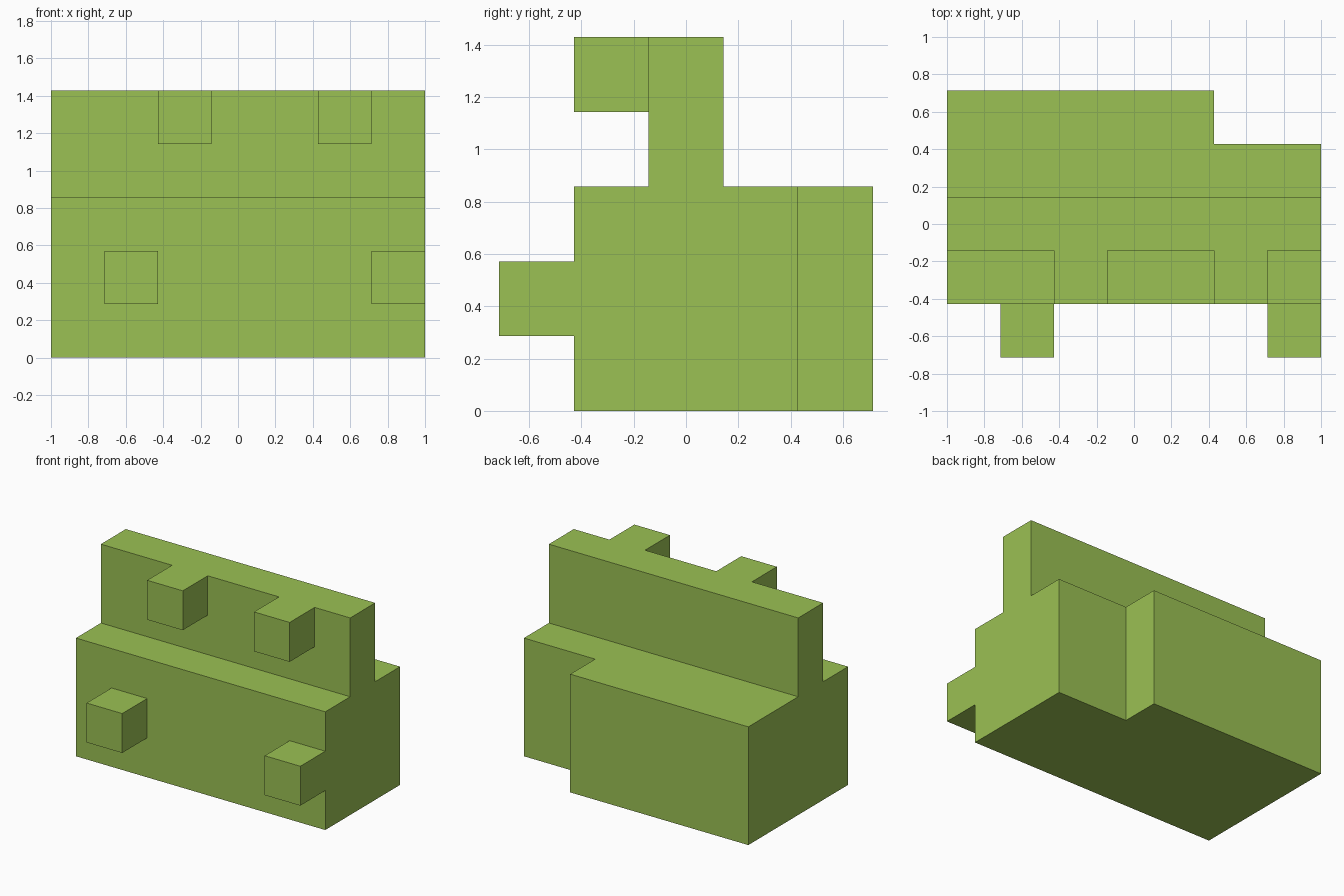
import bpy
import bmesh
import math
from mathutils import Vector

cube = bpy.data.objects.get("Cube")
if cube:
    bpy.data.objects.remove(cube, do_unlink=True)

U = 2 / 7                        # grid module: the model is 7 x 5 x 5 modules
ORIGIN = Vector((3.5, 2.5, 0))   # module position of the world origin

# Parts as (min corner, max corner) in modules
PARTS = {
    "main_body":        ((0, 1, 0), (7, 4, 3)),
    "rear_block":       ((0, 4, 0), (5, 5, 3)),
    "upper_wall":       ((0, 2, 3), (7, 3, 5)),
    "upper_peg_right":  ((2, 1, 4), (3, 2, 5)),
    "upper_peg_left":   ((5, 1, 4), (6, 2, 5)),
    "lower_peg_right":  ((1, 0, 1), (2, 1, 2)),
    "lower_peg_left":   ((6, 0, 1), (7, 1, 2)),
}

# Green material
green = bpy.data.materials.new("leaf_green")
color = (0.328, 0.533, 0.087, 1)
green.diffuse_color = color
green.use_nodes = True
bsdf = next(n for n in green.node_tree.nodes if n.type == 'BSDF_PRINCIPLED')
bsdf.inputs["Base Color"].default_value = color

# Merge the parts into one set of filled modules
filled = {(x, y, z)
          for lo, hi in PARTS.values()
          for x in range(lo[0], hi[0])
          for y in range(lo[1], hi[1])
          for z in range(lo[2], hi[2])}

# Skin the merged volume with its outer faces only
bm = bmesh.new()
verts = {}


def corner(point):
    key = tuple(round(c) for c in point)
    if key not in verts:
        verts[key] = bm.verts.new((Vector(key) - ORIGIN) * U)
    return verts[key]


for cell in sorted(filled):
    for axis in range(3):
        for sign in (-1, 1):
            normal = Vector((0, 0, 0))
            normal[axis] = sign
            if tuple(round(c) for c in Vector(cell) + normal) in filled:
                continue
            side = Vector((0, 0, 0))
            side[(axis + 1) % 3] = 1
            up = normal.cross(side)
            center = Vector(cell) + Vector((0.5, 0.5, 0.5)) + normal / 2
            bm.faces.new([corner(center + (side * a + up * b) / 2)
                          for a, b in ((-1, -1), (1, -1), (1, 1), (-1, 1))])

# Join coplanar faces into clean flat sides
bmesh.ops.dissolve_limit(bm, angle_limit=math.radians(1),
                         verts=bm.verts[:], edges=bm.edges[:])
bm.normal_update()

mesh = bpy.data.meshes.new("stepped_block")
bm.to_mesh(mesh)
bm.free()
mesh.materials.append(green)
block = bpy.data.objects.new("stepped_block", mesh)
bpy.context.collection.objects.link(block)
